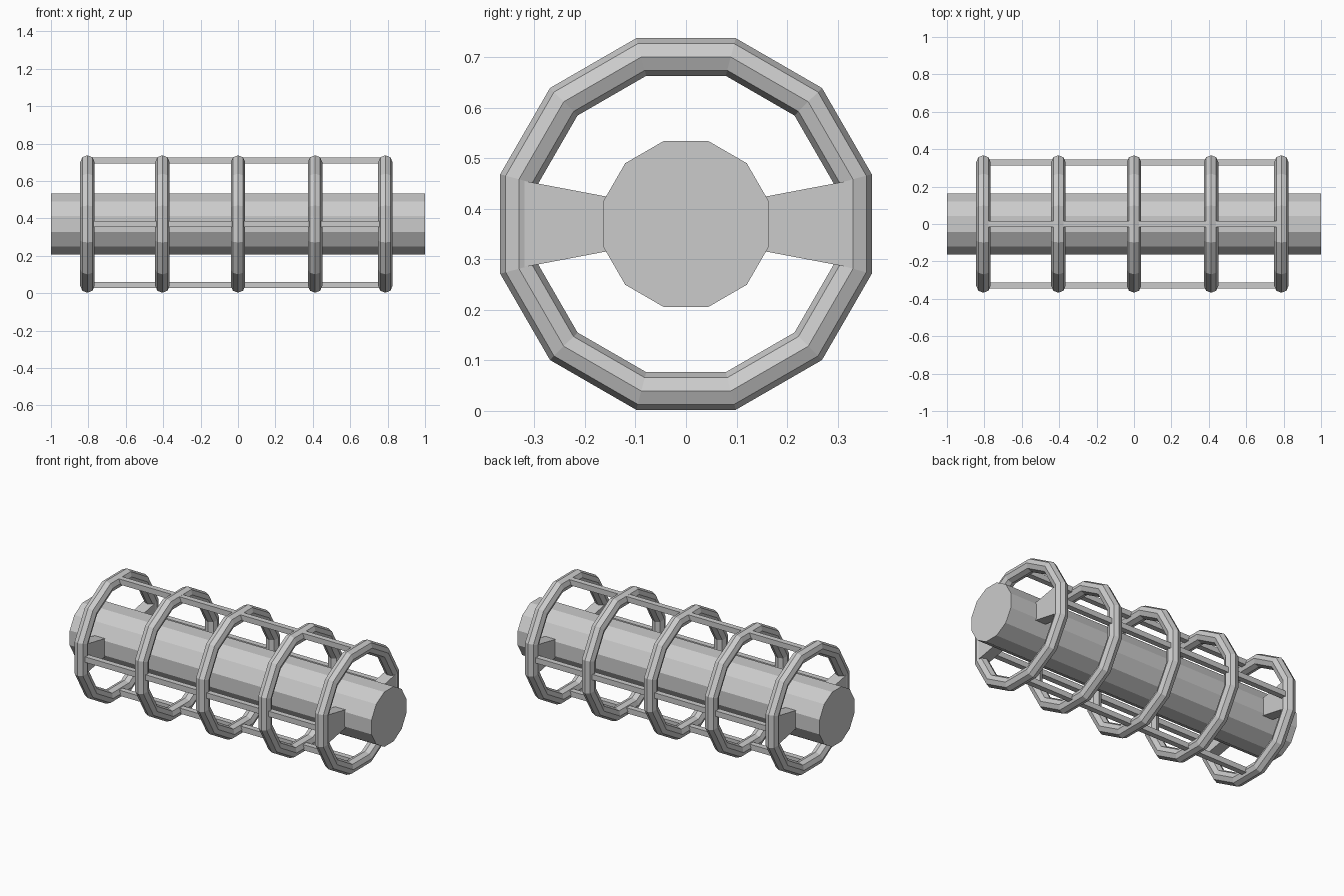
import bpy, bmesh, math
from mathutils import Vector

if "Cube" in bpy.data.objects:
    bpy.data.objects.remove(bpy.data.objects["Cube"])

ZC = 0.37                                   # height of the long axis
RING_X = (-0.805, -0.404, 0.0, 0.412, 0.788)
SIDES = 12


def make_object(name, bm):
    bmesh.ops.recalc_face_normals(bm, faces=bm.faces)
    me = bpy.data.meshes.new(name)
    bm.to_mesh(me)
    bm.free()
    ob = bpy.data.objects.new(name, me)
    ob.location.z = ZC
    bpy.context.collection.objects.link(ob)
    return ob


def prism_x(name, profile, x0, x1):
    """Extrude a (y, z) outline along x."""
    bm = bmesh.new()
    a = [bm.verts.new((x0, y, z)) for y, z in profile]
    b = [bm.verts.new((x1, y, z)) for y, z in profile]
    bm.faces.new(a)
    bm.faces.new(b)
    n = len(a)
    for i in range(n):
        bm.faces.new((a[i], a[(i + 1) % n], b[(i + 1) % n], b[i]))
    return make_object(name, bm)


def ring(name, x, major, minor, tube_sides=8):
    """Low-poly torus around the x axis, flats at top and sides."""
    bm = bmesh.new()
    loops = []
    for i in range(SIDES):
        a = math.radians(15 + 360 * i / SIDES)
        loop = []
        for j in range(tube_sides):
            t = math.tau * j / tube_sides
            r = major + minor * math.cos(t)
            loop.append(bm.verts.new((x + minor * math.sin(t), r * math.cos(a), r * math.sin(a))))
        loops.append(loop)
    for i in range(SIDES):
        p, q = loops[i], loops[(i + 1) % SIDES]
        for j in range(tube_sides):
            k = (j + 1) % tube_sides
            bm.faces.new((p[j], p[k], q[k], q[j]))
    return make_object(name, bm)


# Solid core
angles = [math.radians(15 + 360 * i / SIDES) for i in range(SIDES)]
prism_x("core", [(0.17 * math.cos(a), 0.17 * math.sin(a)) for a in angles], -1, 1)

# Cage rings
for i, x in enumerate(RING_X):
    ring(f"cage_ring_{i + 1}", x, 0.342, 0.0385)

# Long rods joining the rings
h = 0.0165
for name, y, z in (("top", 0, 0.34), ("bottom", 0, -0.326),
                   ("front", -0.329, 0), ("back", 0.329, 0)):
    prism_x(f"{name}_rod", [(y - h, z - h), (y + h, z - h), (y + h, z + h), (y - h, z + h)],
            RING_X[0], RING_X[-1])

# Flared struts holding the end rings to the core
for end, x in (("left", RING_X[0]), ("right", RING_X[-1])):
    for side, s in (("front", -1), ("back", 1)):
        prism_x(f"{end}_{side}_strut",
                [(s * 0.14, -0.051), (s * 0.33, -0.087), (s * 0.33, 0.087), (s * 0.14, 0.051)],
                x - 0.034, x + 0.034)
